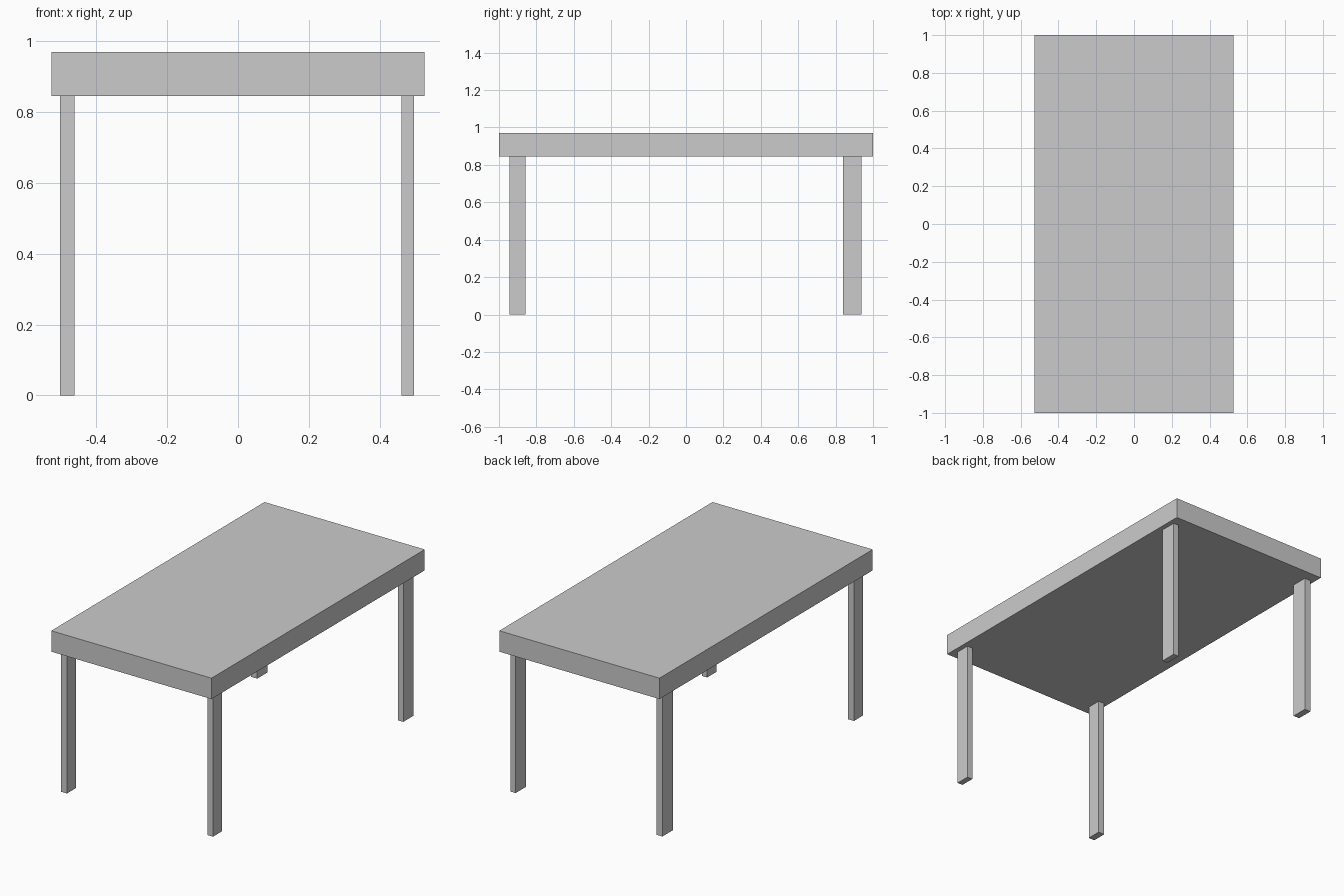
import bpy

if "Cube" in bpy.data.objects:
    bpy.data.objects.remove(bpy.data.objects["Cube"])


def box(name, x, y, z):
    """Add a box spanning the given (min, max) ranges."""
    spans = (x, y, z)
    bpy.ops.mesh.primitive_cube_add(size=1, location=[(a + b) / 2 for a, b in spans])
    obj = bpy.context.object
    obj.name = name
    obj.scale = [b - a for a, b in spans]
    bpy.ops.object.transform_apply(location=False, rotation=False, scale=True)
    return obj


UNDERSIDE = 0.846

# Thick table top
box("table_top", (-0.526, 0.526), (-1.0, 1.0), (UNDERSIDE, 0.97))

# Four flat legs, slightly uneven in section from side to side
leg_x = {"left": (-0.502, -0.462), "right": (0.462, 0.497)}
leg_y = {"front": (-0.944, -0.858), "back": (0.84, 0.938)}
for side, x in leg_x.items():
    for end, y in leg_y.items():
        box(f"{end}_{side}_leg", x, y, (0.0, UNDERSIDE))
